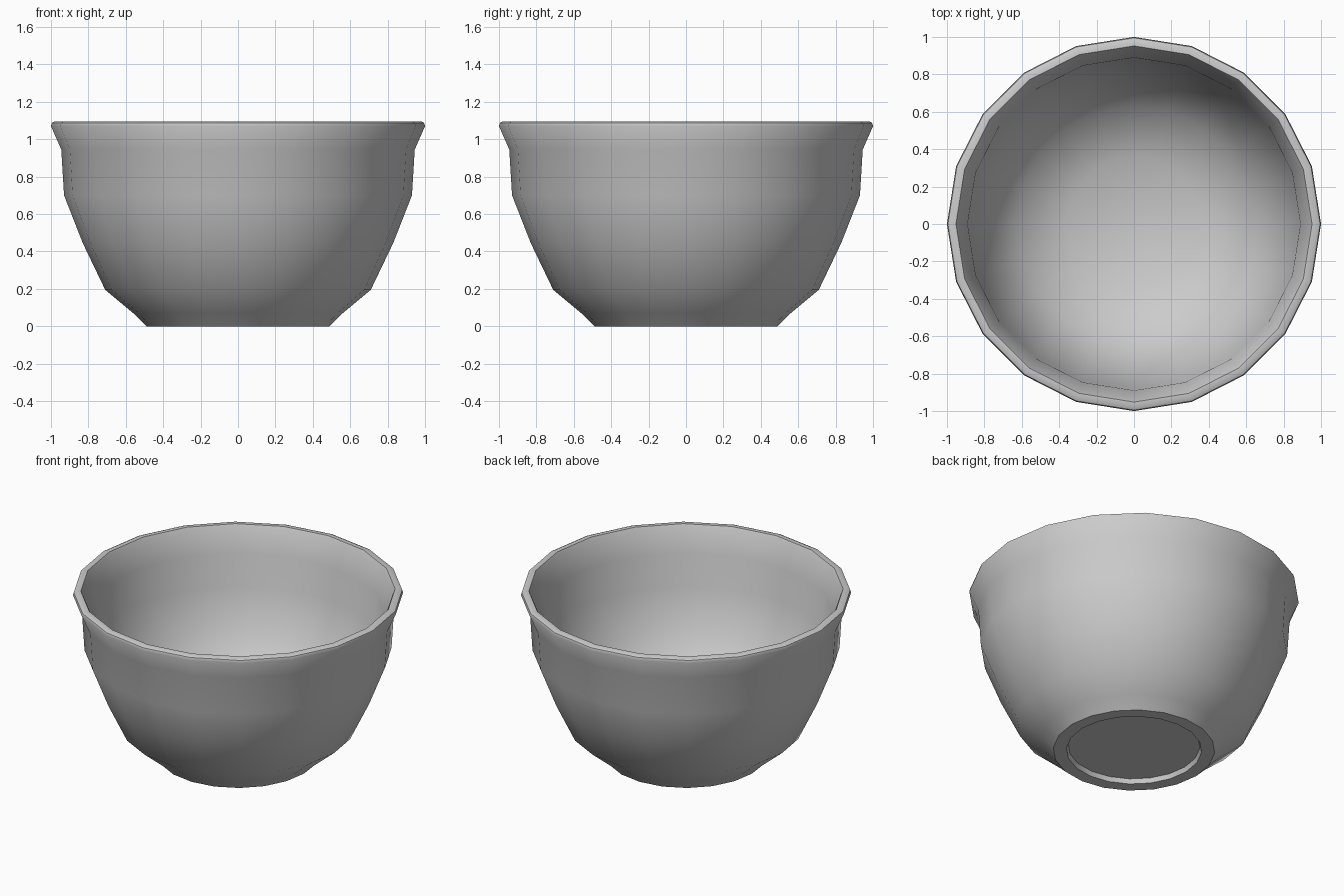
import bpy, bmesh
from math import sin, cos, tau, radians

if "Cube" in bpy.data.objects:
    bpy.data.objects.remove(bpy.data.objects["Cube"])

SIDES = 20

# Half cross-section (radius, height): recess, foot, outer wall, rim, inner wall
profile = [
    (0.0, 0.03), (0.40, 0.03), (0.41, 0.0), (0.49, 0.0),
    (0.56, 0.07), (0.71, 0.195), (0.83, 0.445), (0.93, 0.70), (0.945, 0.945),
    (1.0, 1.07), (0.995, 1.088), (0.98, 1.095), (0.952, 1.095),
    (0.942, 1.075), (0.89, 0.93), (0.875, 0.71), (0.775, 0.455),
    (0.63, 0.23), (0.36, 0.11), (0.0, 0.08),
]


def lathe(name, points, sides):
    """Revolve a profile around z, closing it at points on the axis."""
    bm = bmesh.new()
    rings = []
    for r, z in points:
        if r == 0:
            rings.append([bm.verts.new((0, 0, z))] * sides)
        else:
            rings.append([bm.verts.new((r * cos(tau * i / sides),
                                        r * sin(tau * i / sides), z))
                          for i in range(sides)])
    for a, b in zip(rings, rings[1:]):
        for i in range(sides):
            j = (i + 1) % sides
            bm.faces.new(list(dict.fromkeys((a[i], a[j], b[j], b[i]))))
    bmesh.ops.recalc_face_normals(bm, faces=bm.faces)
    mesh = bpy.data.meshes.new(name)
    bm.to_mesh(mesh)
    bm.free()
    obj = bpy.data.objects.new(name, mesh)
    bpy.context.collection.objects.link(obj)
    return obj


# Bowl with foot ring and flared rim
bowl = lathe("bowl", profile, SIDES)
bpy.context.view_layer.objects.active = bowl
bowl.select_set(True)
bpy.ops.object.shade_smooth_by_angle(angle=radians(40))
